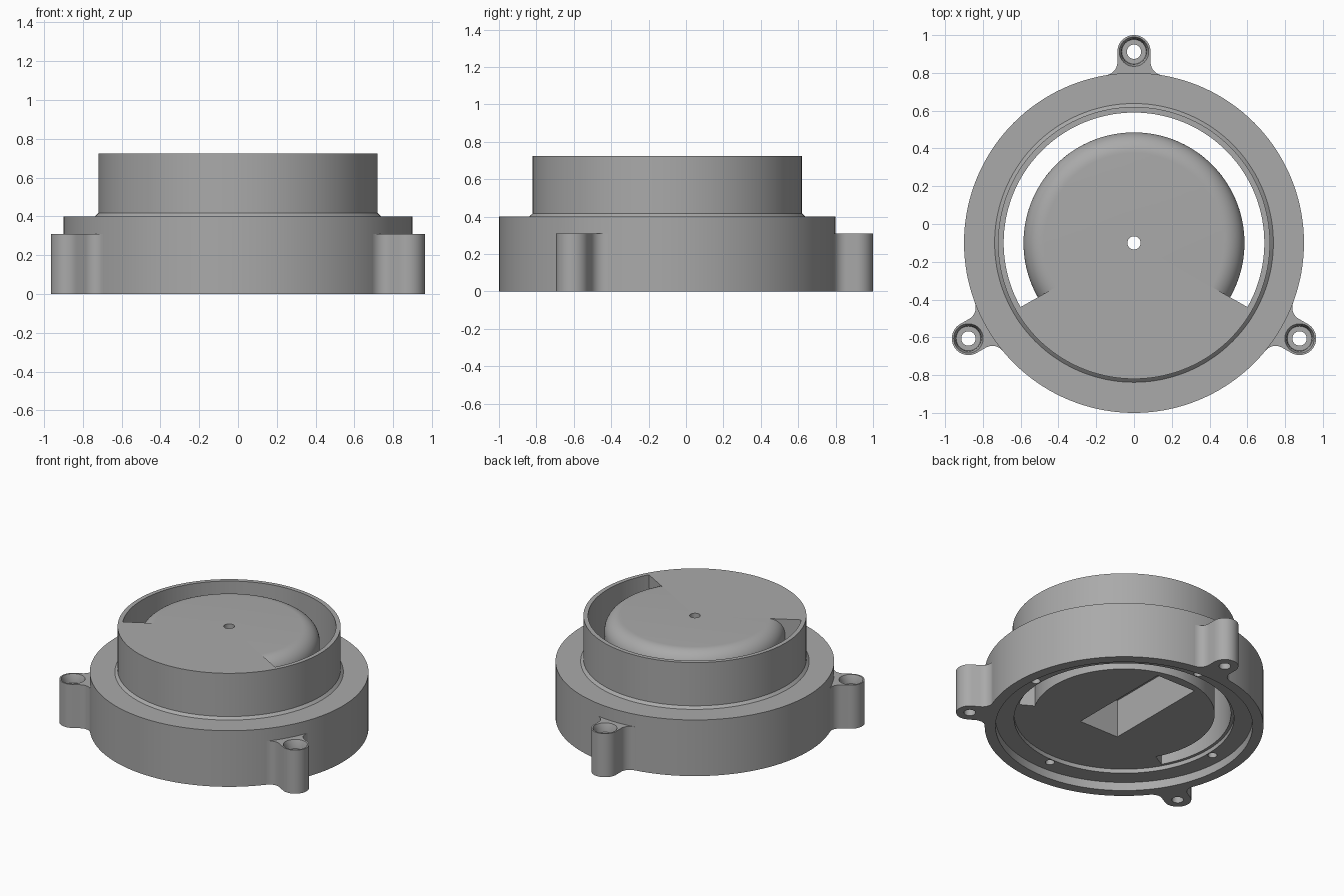
import bpy, bmesh
from math import sin, cos, pi, radians, atan2
from mathutils import Matrix, Vector

if "Cube" in bpy.data.objects:
    bpy.data.objects.remove(bpy.data.objects["Cube"], do_unlink=True)

AXIS = Vector((0, -0.1, 0))   # centre line of the round housing
TOP = 0.725
FLOOR = 0.09

grey = bpy.data.materials.new("plain_grey")
grey.use_nodes = True
grey.diffuse_color = (0.4, 0.4, 0.4, 1)
grey.node_tree.nodes["Principled BSDF"].inputs["Base Color"].default_value = (0.4, 0.4, 0.4, 1)


def finish(name, bm):
    bmesh.ops.recalc_face_normals(bm, faces=bm.faces)
    bmesh.ops.translate(bm, verts=bm.verts, vec=AXIS)
    mesh = bpy.data.meshes.new(name)
    bm.to_mesh(mesh)
    bm.free()
    mesh.materials.append(grey)
    obj = bpy.data.objects.new(name, mesh)
    bpy.context.collection.objects.link(obj)
    return obj


def revolve(name, profile, start=0, end=360, steps=144, at=(0, 0)):
    """Closed solid from a closed (radius, z) loop, or one that touches the axis."""
    bm = bmesh.new()
    full = end - start == 360
    verts = [bm.verts.new((r, 0, z)) for r, z in profile]
    loop = bm.faces.new(verts)
    bmesh.ops.rotate(bm, verts=bm.verts, cent=(0, 0, 0),
                     matrix=Matrix.Rotation(radians(start), 3, 'Z'))
    geom = list(bm.verts) + list(bm.edges) + ([] if full else [loop])
    if full:
        bmesh.ops.delete(bm, geom=[loop], context='FACES_ONLY')
    bmesh.ops.spin(bm, geom=geom, cent=(0, 0, 0), axis=(0, 0, 1),
                   angle=radians(end - start), steps=steps, use_merge=full)
    if not full:
        caps = [f for f in bm.faces if len(f.verts) == len(profile)]
        if len(caps) < 2:   # close the starting end
            edges = [e for e in bm.edges if e.is_boundary]
            bmesh.ops.holes_fill(bm, edges=edges)
    bmesh.ops.remove_doubles(bm, verts=bm.verts, dist=1e-5)
    bmesh.ops.translate(bm, verts=bm.verts, vec=(at[0], at[1], 0))
    return finish(name, bm)


def boolean(target, tool, operation):
    mod = target.modifiers.new(tool.name, 'BOOLEAN')
    mod.operation = operation
    mod.solver = 'EXACT'
    mod.object = tool
    tool.hide_render = True
    tools.append(tool)


def polar(radius, degrees):
    return radius * cos(radians(degrees)), radius * sin(radians(degrees))


tools = []

# Housing: wide flange, small flare, raised collar and stepped underside
housing = revolve("housing", [
    (0, TOP), (0.72, TOP), (0.72, 0.417), (0.738, 0.4), (0.9, 0.4), (0.9, 0),
    (0.83, 0), (0.83, 0.06), (0.71, 0.06), (0.71, FLOOR), (0, FLOOR)])


# Mounting ear: round end, straight neck, concave blends into the flange
def ear_outline():
    boss_y, boss_r, blend = 1.012, 0.088, 0.07
    cx = boss_r + blend
    cy = ((0.9 + blend) ** 2 - cx ** 2) ** 0.5
    right = [(boss_r * cos(a), boss_y + boss_r * sin(a))
             for a in (pi / 2 * (1 - i / 12) for i in range(13))]
    stop = atan2(cy, cx)
    right += [(cx - blend * cos(a), cy - blend * sin(a))
              for a in (stop * i / 10 for i in range(11))]
    right.append((0.13, 0.86))
    return right + [(-x, y) for x, y in reversed(right[1:])]


for i, angle in enumerate((90, 210, 330)):
    bm = bmesh.new()
    face = bm.faces.new([bm.verts.new((x, y, 0)) for x, y in ear_outline()])
    ext = bmesh.ops.extrude_face_region(bm, geom=[face])
    bmesh.ops.translate(bm, vec=(0, 0, 0.31),
                        verts=[g for g in ext["geom"] if isinstance(g, bmesh.types.BMVert)])
    bmesh.ops.rotate(bm, verts=bm.verts, cent=(0, 0, 0),
                     matrix=Matrix.Rotation(radians(angle - 90), 3, 'Z'))
    boolean(housing, finish(f"ear_{i + 1}", bm), 'UNION')

# Curved air slot, leaving a core with a rounded shoulder
shoulder = [(0.475 + 0.11 * sin(a), TOP - 0.11 + 0.11 * cos(a))
            for a in (pi / 2 * k / 12 for k in range(13))]
slot = [(0.69, 0.03), (0.69, 0.8), (0.475, 0.8)] + shoulder + [(0.585, 0.03)]
boolean(housing, revolve("slot_cutter", slot, -29.5, 209.5, 96), 'DIFFERENCE')

# Long pocket under the core
bm = bmesh.new()
bmesh.ops.create_cube(bm, size=1)
bmesh.ops.scale(bm, verts=bm.verts, vec=(0.31, 0.775, 0.32))
bmesh.ops.translate(bm, verts=bm.verts, vec=(0, 0.135, 0.2))
boolean(housing, finish("pocket_cutter", bm), 'DIFFERENCE')

# Spindle hole, ear screw holes with seats, and underside screw holes
boolean(housing, revolve("spindle_cutter", [(0, 0.2), (0.035, 0.2), (0.035, 0.8), (0, 0.8)],
                         steps=32), 'DIFFERENCE')
screw = [(0, -0.1), (0.038, -0.1), (0.038, 0.25), (0.065, 0.25),
         (0.068, 0.28), (0.078, 0.31), (0.078, 0.36), (0, 0.36)]
for i, angle in enumerate((90, 210, 330)):
    boolean(housing, revolve(f"ear_hole_cutter_{i + 1}", screw, steps=32,
                             at=polar(1.012, angle)), 'DIFFERENCE')
pilot = [(0, 0.02), (0.03, 0.02), (0.03, 0.25), (0, 0.25)]
for i in range(4):
    boolean(housing, revolve(f"pilot_cutter_{i + 1}", pilot, steps=24,
                             at=polar(0.745, 90 * i)), 'DIFFERENCE')

# Bake the cuts, remove the helpers, shade
bpy.context.view_layer.update()
graph = bpy.context.evaluated_depsgraph_get()
baked = bpy.data.meshes.new_from_object(housing.evaluated_get(graph))
housing.modifiers.clear()
housing.data = baked
for tool in tools:
    bpy.data.objects.remove(tool, do_unlink=True)
bpy.ops.object.select_all(action='DESELECT')
housing.select_set(True)
bpy.context.view_layer.objects.active = housing
bpy.ops.object.shade_smooth_by_angle(angle=radians(30))
